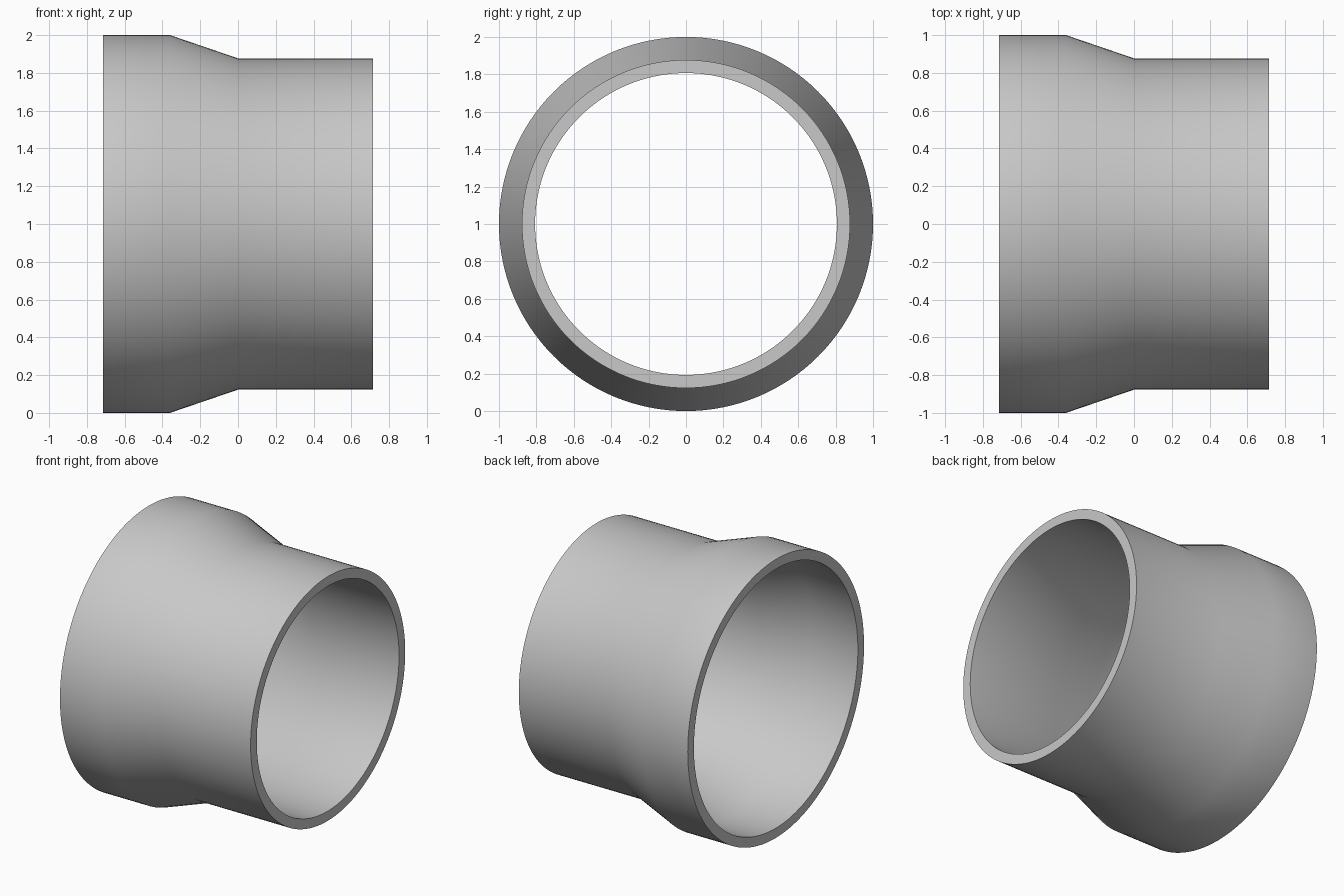
import bpy
import bmesh
from math import radians, tau
from mathutils import Matrix, Vector

cube = bpy.data.objects.get("Cube")
if cube:
    bpy.data.objects.remove(cube, do_unlink=True)

HALF = 0.714        # half of the length along x
TAPER = -0.36       # where the taper starts; it ends at x = 0
WIDE, NARROW = 1.0, 0.877
WALL = 0.07
SIDES = 128

grey = bpy.data.materials.new("light grey")
grey.use_nodes = True
colour = (0.58, 0.58, 0.58, 1)
grey.diffuse_color = colour
grey.node_tree.nodes["Principled BSDF"].inputs["Base Color"].default_value = colour

# Wall section: outer line, then the inner line back again
outer = [(-HALF, WIDE), (TAPER, WIDE), (0, NARROW), (HALF, NARROW)]
inner = [(x, r - WALL) for x, r in reversed(outer)]

# Revolve the closed section about the x axis
bm = bmesh.new()
verts = [bm.verts.new((x, 0, r)) for x, r in outer + inner]
edges = [bm.edges.new((v, verts[(i + 1) % len(verts)])) for i, v in enumerate(verts)]
bmesh.ops.spin(bm, geom=verts + edges, cent=(0, 0, 0), axis=(1, 0, 0),
               angle=tau, steps=SIDES, use_merge=True)
bmesh.ops.remove_doubles(bm, verts=bm.verts, dist=0.0001)
bmesh.ops.recalc_face_normals(bm, faces=bm.faces)
bmesh.ops.transform(bm, matrix=Matrix.Translation(Vector((0, 0, WIDE))), verts=bm.verts)

mesh = bpy.data.meshes.new("pipe_reducer")
bm.to_mesh(mesh)
bm.free()
mesh.materials.append(grey)
reducer = bpy.data.objects.new("pipe_reducer", mesh)
bpy.context.collection.objects.link(reducer)

# Smooth walls with sharp end rims
bpy.ops.object.select_all(action="DESELECT")
reducer.select_set(True)
bpy.context.view_layer.objects.active = reducer
bpy.ops.object.shade_smooth_by_angle(angle=radians(30))
